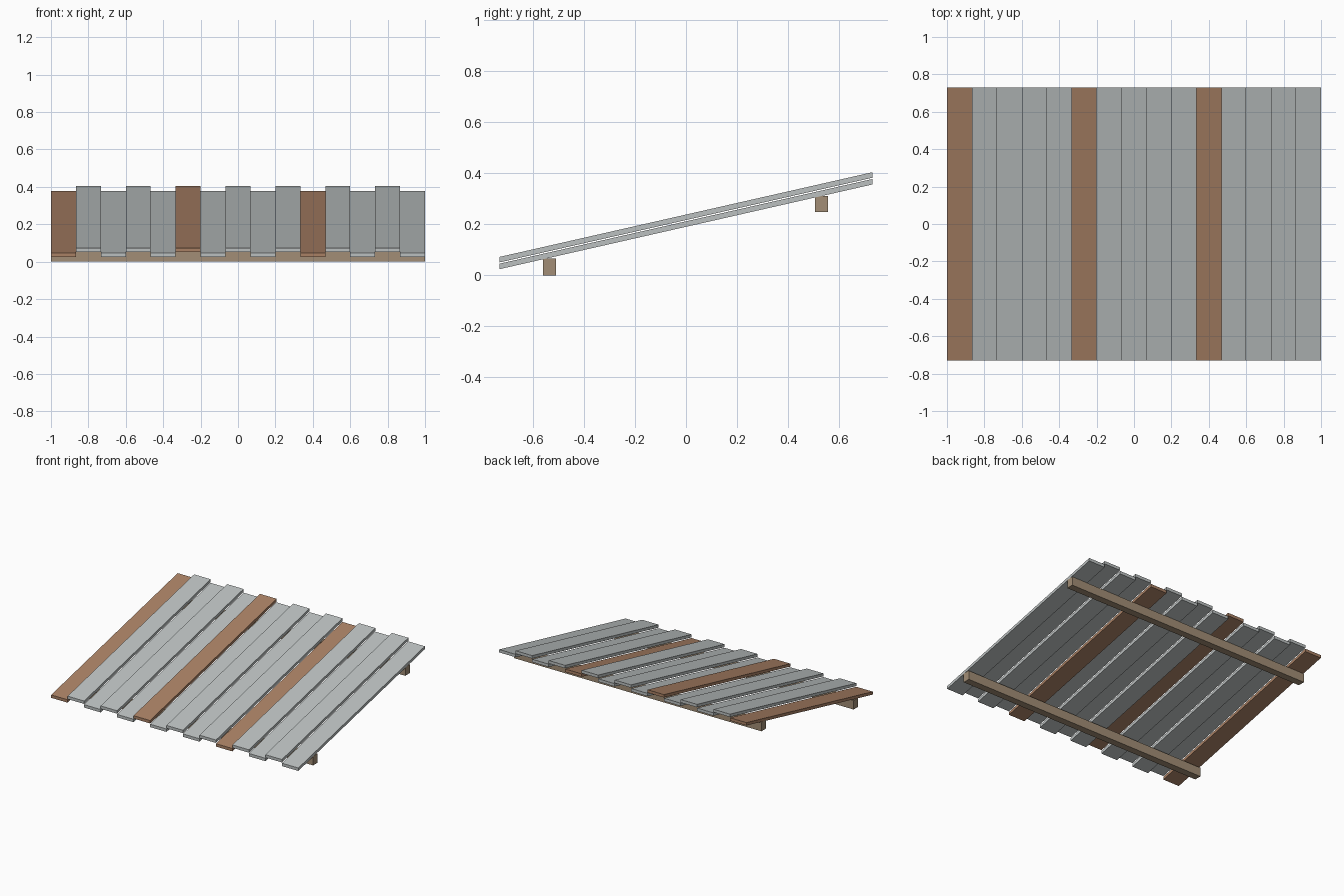
import bpy, bmesh

if "Cube" in bpy.data.objects:
    bpy.data.objects.remove(bpy.data.objects["Cube"])

def material(name, col):
    m = bpy.data.materials.new(name)
    m.diffuse_color = (*col, 1)
    m.use_nodes = True
    m.node_tree.nodes["Principled BSDF"].inputs["Base Color"].default_value = m.diffuse_color
    return m

sheet = material("weathered_sheet", (0.50, 0.53, 0.53))
rust = material("rusty_sheet", (0.40, 0.22, 0.13))
timber = material("timber", (0.36, 0.27, 0.18))

HALF_LEN, RISE, THICK = 0.731, 0.332, 0.0215
COUNT = 15
WIDTH = 2 / COUNT

def box(name, lo, hi, mat, slope=0.0):
    """Box between two corners, optionally sheared upward along y."""
    bm = bmesh.new()
    bmesh.ops.create_cube(bm, size=1)
    for v in bm.verts:
        for i in range(3):
            v.co[i] = lo[i] + (v.co[i] + 0.5) * (hi[i] - lo[i])
        v.co.z += slope * (v.co.y - lo[1])
    me = bpy.data.meshes.new(name)
    bm.to_mesh(me)
    bm.free()
    me.materials.append(mat)
    ob = bpy.data.objects.new(name, me)
    bpy.context.collection.objects.link(ob)
    return ob

# Sloping roof planks, alternately low and high, every fifth one rusty
for i in range(COUNT):
    x = -1 + i * WIDTH
    z = 0.0245 + (0.0265 if i % 2 else 0)
    box(f"roof_plank_{i + 1}", (x, -HALF_LEN, z), (x + WIDTH, HALF_LEN, z + THICK),
        rust if i % 5 == 0 else sheet, RISE / (2 * HALF_LEN))

# Horizontal support beams under the planks
box("front_beam", (-1, -0.561, 0), (1, -0.509, 0.066), timber)
box("rear_beam", (-1, 0.505, 0.248), (1, 0.557, 0.312), timber)
